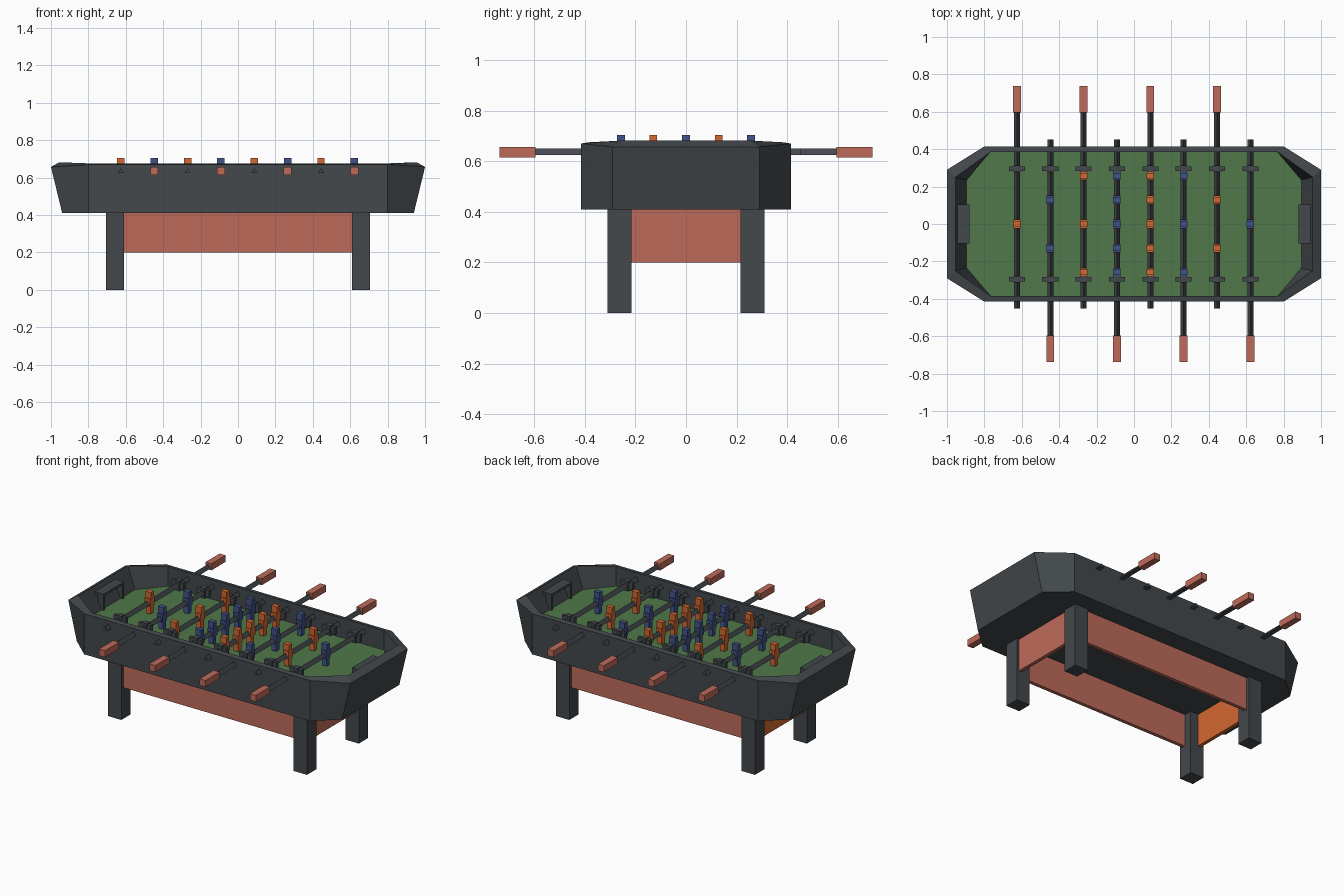
import bpy, bmesh

if "Cube" in bpy.data.objects:
    bpy.data.objects.remove(bpy.data.objects["Cube"])

def mat(name, rgb):
    m = bpy.data.materials.new(name)
    m.diffuse_color = (*rgb, 1)
    m.use_nodes = True
    m.node_tree.nodes["Principled BSDF"].inputs["Base Color"].default_value = m.diffuse_color
    return m

DARK = mat("charcoal", (.056, .065, .072))
GREEN = mat("field_green", (.08, .19, .07))
RED = mat("brick_red", (.515, .147, .102))
ORANGE = mat("orange", (.65, .14, .032))
BLUE = mat("navy_blue", (.054, .086, .255))

def finish(name, bm, *mats):
    bmesh.ops.recalc_face_normals(bm, faces=bm.faces)
    me = bpy.data.meshes.new(name)
    bm.to_mesh(me)
    bm.free()
    for m in mats:
        me.materials.append(m)
    ob = bpy.data.objects.new(name, me)
    bpy.context.collection.objects.link(ob)
    return ob

def add_box(bm, x0, x1, y0, y1, z0, z1):
    vs = bmesh.ops.create_cube(bm, size=1)["verts"]
    for v in vs:
        v.co.x = x1 if v.co.x > 0 else x0
        v.co.y = y1 if v.co.y > 0 else y0
        v.co.z = z1 if v.co.z > 0 else z0

def boxes(name, m, *dims):
    bm = bmesh.new()
    for d in dims:
        add_box(bm, *d)
    return finish(name, bm, m)

# Cabinet: octagonal rings joined from underside, up, over the rim, down to field
def octagon(bm, xe, ye, ze, xs, ys, zs):
    quarter = [(xe, ye, ze), (xs, ys, zs)]
    pts = quarter + [(-x, y, z) for x, y, z in reversed(quarter)]
    pts += [(-x, -y, z) for x, y, z in pts]
    return [bm.verts.new(p) for p in pts]

bm = bmesh.new()
rings = [octagon(bm, .94, .29, .41, .80, .415, .41),
         octagon(bm, 1.0, .29, .657, .80, .415, .67),
         octagon(bm, .955, .25, .682, .767, .385, .675),
         octagon(bm, .895, .235, .55, .767, .385, .55)]
for a, b in zip(rings, rings[1:]):
    for i in range(8):
        j = (i + 1) % 8
        bm.faces.new((a[i], a[j], b[j], b[i]))
bm.faces.new(rings[0])
field = bm.faces.new(rings[-1])
field.material_index = 1
finish("cabinet", bm, DARK, GREEN)

# Legs and apron panels
for sx, xn in ((-1, "left"), (1, "right")):
    for sy, yn in ((-1, "front"), (1, "back")):
        xs, ys = sorted((sx * .61, sx * .706)), sorted((sy * .215, sy * .31))
        boxes(f"{yn}_{xn}_leg", DARK, (*xs, *ys, 0, .412))
    xs = sorted((sx * .667, sx * .69))
    boxes(f"{xn}_apron", ORANGE if sx < 0 else RED, (*xs, -.216, .216, .2, .411))
for sy, yn in ((-1, "front"), (1, "back")):
    ys = sorted((sy * .267, sy * .29))
    boxes(f"{yn}_apron", RED, (-.611, .611, *ys, .2, .411))

# Goals: roof with two side posts
for sx, xn in ((-1, "left"), (1, "right")):
    xs = sorted((sx * .88, sx * .945))
    xp = sorted((sx * .88, sx * .92))
    boxes(f"{xn}_goal", DARK, (*xs, -.105, .105, .64, .655),
          (*xp, -.105, -.09, .55, .64), (*xp, .09, .105, .55, .64))

# Rods, handles, bumpers and players
SPREAD = {1: [0], 2: [-.129, .129], 3: [-.257, 0, .257],
          5: [-.257, -.129, 0, .129, .257]}
for i, n in enumerate((1, 2, 3, 5, 5, 3, 2, 1)):
    x = -.626 + .1783 * i
    s = 1 if i % 2 == 0 else -1          # handle side

    # triangular rod
    bm = bmesh.new()
    ends = [[bm.verts.new((x + dx, y, z)) for dx, z in
             ((-.016, .625), (.016, .625), (0, .65))] for y in (-.452 * s, .6 * s)]
    for k in range(3):
        j = (k + 1) % 3
        bm.faces.new((ends[0][k], ends[0][j], ends[1][j], ends[1][k]))
    for e in ends:
        bm.faces.new(e)
    finish(f"rod_{i + 1}", bm, DARK)

    boxes(f"handle_{i + 1}", RED,
          (x - .021, x + .021, *sorted((s * .595, s * .738)), .614, .656))

    boxes(f"bumpers_{i + 1}", DARK, *[d for c in (-.295, .295) for d in (
        (x - .043, x + .043, c - .012, c + .012, .61, .658),
        (x - .018, x + .018, c - .018, c + .018, .6, .664))])

    # head, torso and feet of each player
    parts = []
    for y in SPREAD[n]:
        parts += [(x - .02, x + .02, y - .015, y + .015, .662, .704),
                  (x - .019, x + .019, y - .023, y + .023, .612, .664),
                  (x - .016, x + .016, y - .016, y + .016, .565, .614)]
    boxes(f"players_{i + 1}", ORANGE if s > 0 else BLUE, *parts)
